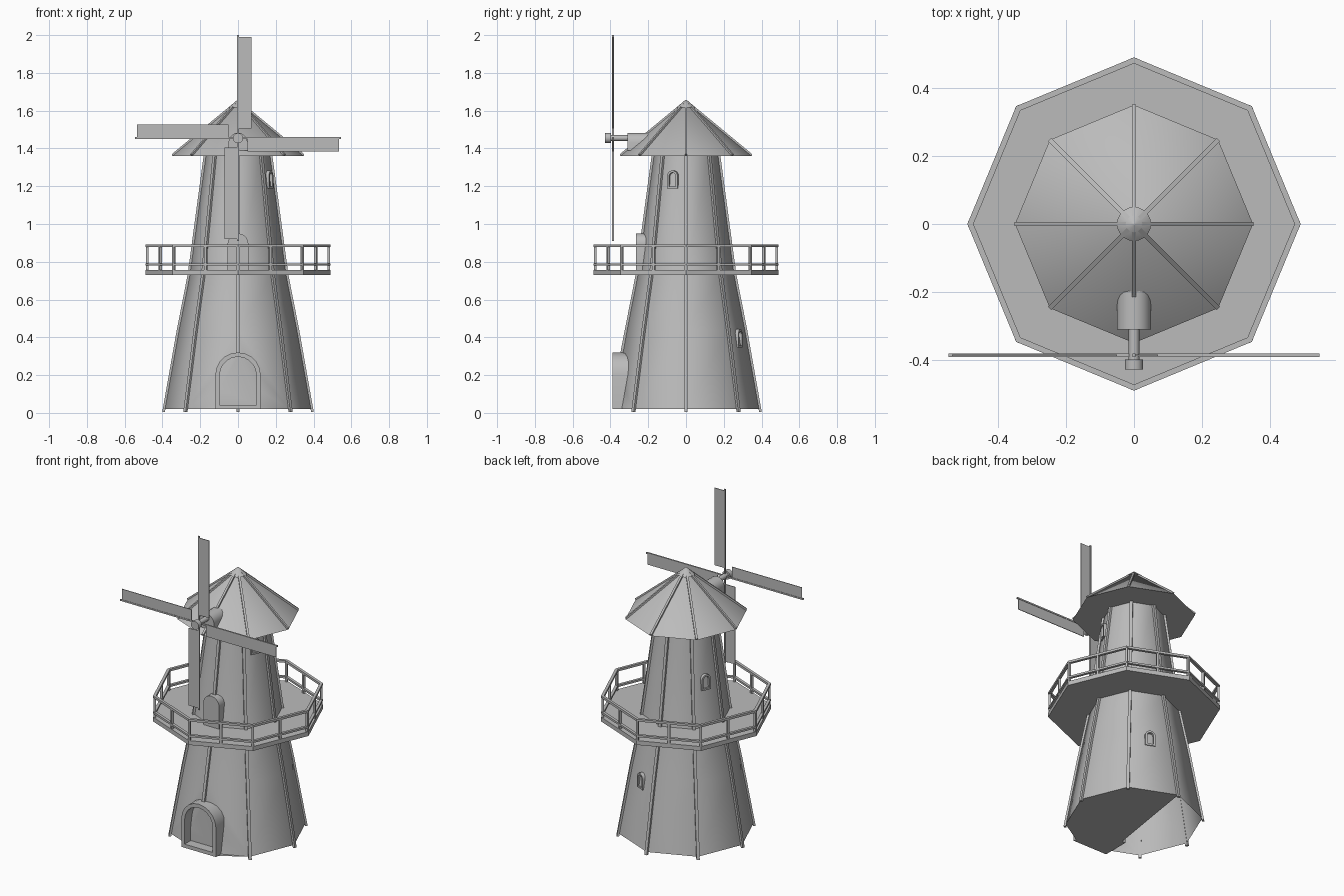
import bpy, bmesh, math
from mathutils import Vector, Matrix

if "Cube" in bpy.data.objects:
    bpy.data.objects.remove(bpy.data.objects["Cube"])

grey = bpy.data.materials.new("plain grey")
grey.diffuse_color = (0.5, 0.5, 0.5, 1)
grey.use_nodes = True
grey.node_tree.nodes["Principled BSDF"].inputs["Base Color"].default_value = grey.diffuse_color
PROFILE = [(0.02, 0.39), (0.44, 0.315), (0.73, 0.258), (1.37, 0.172)]  # z, corner radius
HUB_Z = 1.455


def finish(name, bm, angle=0):
    bmesh.ops.recalc_face_normals(bm, faces=bm.faces)
    me = bpy.data.meshes.new(name)
    bm.to_mesh(me)
    bm.free()
    ob = bpy.data.objects.new(name, me)
    bpy.context.collection.objects.link(ob)
    me.materials.append(grey)
    if angle:
        bpy.ops.object.select_all(action='DESELECT')
        ob.select_set(True)
        bpy.context.view_layer.objects.active = ob
        bpy.ops.object.shade_smooth_by_angle(angle=math.radians(angle))
    return ob


def polar(r, i, z):
    a = i * math.pi / 4
    return Vector((r * math.cos(a), r * math.sin(a), z))


def loft(bm, rings, caps=True):
    rows = [[bm.verts.new(p) for p in ring] for ring in rings]
    n = len(rows[0])
    for a, b in zip(rows, rows[1:]):
        for i in range(n):
            bm.faces.new((a[i], a[(i + 1) % n], b[(i + 1) % n], b[i]))
    if caps:
        bm.faces.new(rows[0])
        bm.faces.new(rows[-1])
    return rows


def bar(bm, pts, w, h, up):
    """Rectangular strip along pts, w across and h along up."""
    side = (pts[-1] - pts[0]).cross(up).normalized() * w / 2
    u = up.normalized() * h / 2
    loft(bm, [[p - side - u, p + side - u, p + side + u, p - side + u] for p in pts])


def arch(w, z0, z1, y, n=10):
    """Round-topped outline in the xz plane."""
    pts = [Vector((-w, y, z0)), Vector((w, y, z0))]
    for i in range(n + 1):
        a = math.pi * i / n
        pts.append(Vector((w * math.cos(a), y, z1 - w + w * math.sin(a))))
    return pts


def arch_frame(name, w, z0, z1, t, front, back, turn=0):
    bm = bmesh.new()
    rows = loft(bm, [arch(w, z0, z1, back), arch(w, z0, z1, front),
                     arch(w - t, z0 + t, z1 - t, front), arch(w - t, z0 + t, z1 - t, back)], False)
    n = len(rows[0])
    for i in range(n):
        j = (i + 1) % n
        bm.faces.new((rows[3][i], rows[3][j], rows[0][j], rows[0][i]))
    bm.transform(Matrix.Rotation(math.radians(turn), 4, 'Z'))
    return finish(name, bm, 30)


def rod(name, r, y0, y1, n):
    bm = bmesh.new()
    loft(bm, [[Vector((r * math.cos(2 * math.pi * i / n), y, HUB_Z + r * math.sin(2 * math.pi * i / n)))
               for i in range(n)] for y in (y0, y1)])
    return finish(name, bm, 40)


# Tower, with a pocket cut behind the door frame
bm = bmesh.new()
loft(bm, [[polar(r, i, z) for i in range(8)] for z, r in PROFILE])
tower = finish("tower", bm)
bm = bmesh.new()
loft(bm, [arch(0.097, 0.04, 0.297, -0.6), arch(0.097, 0.04, 0.297, -0.33)])
cutter = finish("door_cutter", bm)
cutter.hide_render = True
cutter.hide_set(True)
mod = tower.modifiers.new("door pocket", 'BOOLEAN')
mod.object = cutter
mod.solver = 'EXACT'
bpy.ops.object.select_all(action='DESELECT')
tower.select_set(True)
bpy.context.view_layer.objects.active = tower
bpy.ops.object.modifier_apply(modifier=mod.name)
bpy.data.objects.remove(cutter)
# Open underside
bm = bmesh.new()
bm.from_mesh(tower.data)
low = [f for f in bm.faces if f.calc_center_median().z < 0.021]
bmesh.ops.delete(bm, geom=low, context='FACES')
bm.to_mesh(tower.data)
bm.free()
bpy.ops.object.shade_smooth_by_angle(angle=math.radians(50))

# Partial floor
bm = bmesh.new()
bm.faces.new([bm.verts.new(p) for p in (polar(.39, 0, .02), polar(.39, 1, .02), polar(.39, 2, .02),
              Vector((-.12, -.37, .02)), Vector((.12, -.37, .02)), polar(.39, 7, .02))])
finish("floor", bm)

# Corner battens on the tower
bm = bmesh.new()
for i in range(8):
    pts = [polar(r + 0.002, i, z) for z, r in PROFILE]
    pts[0] = polar(0.394, i, 0.005) if i != 6 else polar(0.342, i, 0.31)
    bar(bm, pts, 0.018, 0.014, polar(1, i, 0))
finish("tower_battens", bm)

# Roof, ridge battens and cap
bm = bmesh.new()
loft(bm, [[polar(r, i, z) for i in range(8)] for r, z in ((0.35, 1.36), (0.01, 1.64))])
finish("roof", bm, 50)
bm = bmesh.new()
for i in range(8):
    bar(bm, [polar(0.347, i, 1.365), polar(0.02, i, 1.635)], 0.013, 0.012, polar(0.28, i, 0.34))
finish("roof_battens", bm)
bm = bmesh.new()
bmesh.ops.create_cone(bm, cap_ends=True, segments=20, radius1=0.05, radius2=0.004, depth=0.04,
                      matrix=Matrix.Translation((0, 0, 1.637)))
finish("roof_cap", bm, 50)

# Deck
bm = bmesh.new()
loft(bm, [[polar(0.49, i, z) for i in range(8)] for z in (0.73, 0.757)])
finish("deck", bm)

# Railing: two rails, corner posts and middle posts
bm = bmesh.new()
up = Vector((0, 0, 1))
for z, h in ((0.884, 0.014), (0.785, 0.012)):
    loft(bm, [[polar(r, i, z + d) for i in range(8)] for r, d in
              ((0.472, -h / 2), (0.49, -h / 2), (0.49, h / 2), (0.472, h / 2), (0.472, -h / 2))], False)
bmesh.ops.remove_doubles(bm, verts=bm.verts, dist=1e-4)
for i in range(8):
    a, b = polar(0.481, i, 0.755), polar(0.481, i + 1, 0.755)
    for p in (a, (a + b) / 2):
        bar(bm, [p, p + up * 0.128], 0.014, 0.014, Vector((p.x, p.y, 0)))
finish("railing", bm)

# Doors and windows
arch_frame("door_frame", 0.12, 0.02, 0.32, 0.023, -0.39, -0.22)
bm = bmesh.new()
loft(bm, [arch(0.055, 0.75, 0.95, -0.265), arch(0.055, 0.75, 0.95, -0.17)])
finish("deck_door", bm, 30)
for name, turn, z, dist in (("upper_window", 67.5, 1.235, 0.19), ("low_window", 157.5, 0.395, 0.312),
                            ("back_window", 247.5, 1.02, 0.217)):
    arch_frame(name, 0.03, z - 0.048, z + 0.048, 0.011, -dist, -dist + 0.05, turn)

# Axle housing, axle and hub
bm = bmesh.new()
loft(bm, [arch(0.05, 1.39, 1.483, -0.31), arch(0.05, 1.39, 1.483, -0.15)])
finish("axle_housing", bm, 30)
rod("axle", 0.016, -0.30, -0.41, 12)
rod("hub", 0.027, -0.398, -0.428, 12)

# Sails: a spar and an offset panel, repeated every quarter turn
bm = bmesh.new()
Y = Vector((0, 1, 0))
for k in range(4):
    rot = Matrix.Rotation(k * math.pi / 2, 3, 'Y')
    hub = Vector((0, -0.386, HUB_Z))
    bar(bm, [hub, hub + rot @ Vector((0, 0, 0.545))], 0.009, 0.009, Y)
    bar(bm, [hub + rot @ Vector((0.036, 0, z)) for z in (0.05, 0.535)], 0.07, 0.004, Y)
finish("sails", bm)
